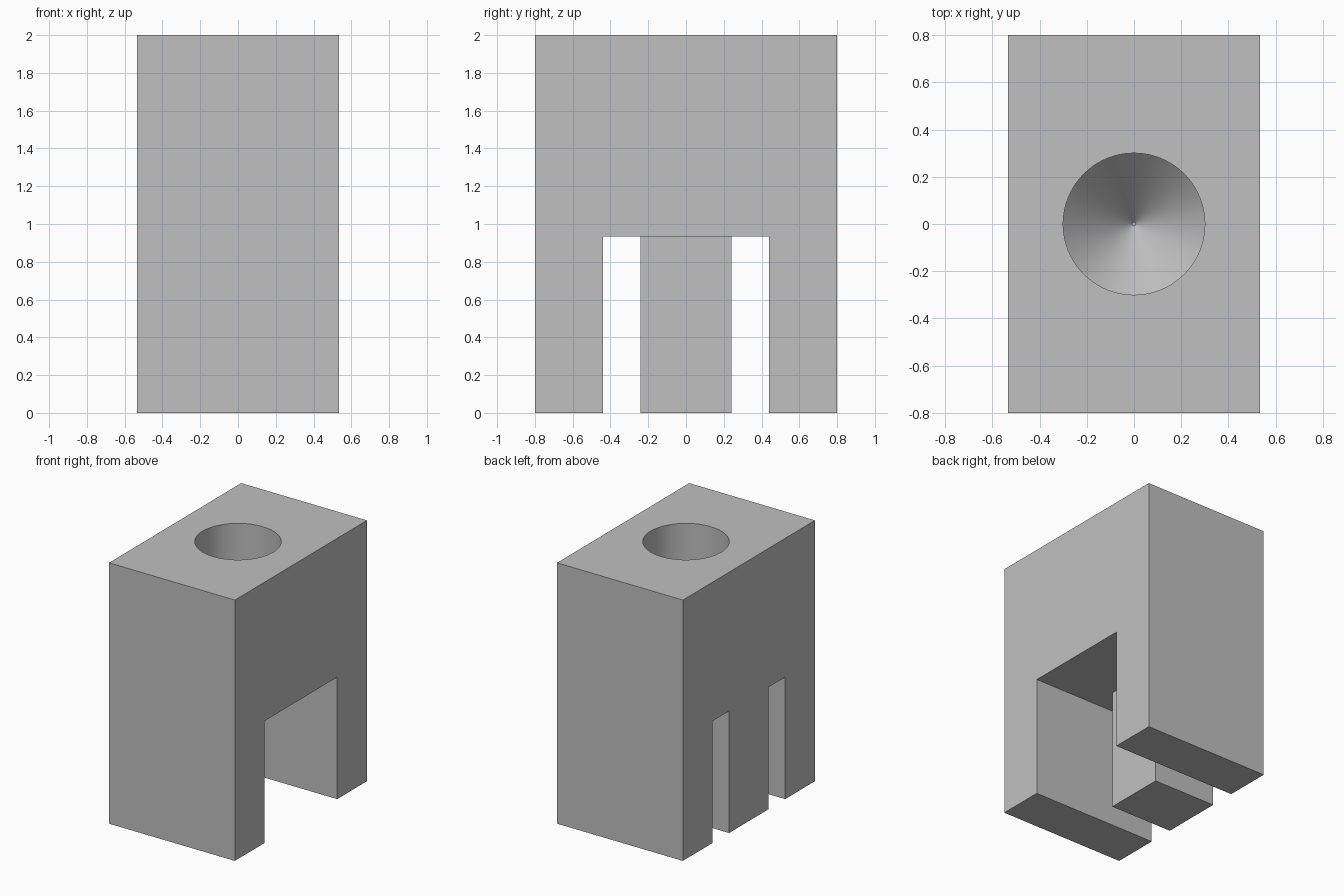
import bpy
import bmesh
import math

if "Cube" in bpy.data.objects:
    bpy.data.objects.remove(bpy.data.objects["Cube"], do_unlink=True)

WIDTH, DEPTH, HEIGHT = 1.067, 1.6, 2.0
SLOT_HALF, SLOT_TOP = 0.44, 0.935
TAB_HALF = 0.24
HOLE_RADIUS, HOLE_FLOOR, TIP_RADIUS, TIP_Z = 0.3, 1.35, 0.008, 1.05
SIDES = 96

grey = bpy.data.materials.new("plain grey")
grey.use_nodes = True
colour = (0.53, 0.53, 0.53, 1.0)
grey.diffuse_color = colour
grey.node_tree.nodes["Principled BSDF"].inputs["Base Color"].default_value = colour


def finish(name, bm):
    bmesh.ops.recalc_face_normals(bm, faces=bm.faces[:])
    mesh = bpy.data.meshes.new(name)
    bm.to_mesh(mesh)
    bm.free()
    mesh.materials.append(grey)
    obj = bpy.data.objects.new(name, mesh)
    bpy.context.collection.objects.link(obj)
    return obj


def extrude_profile(name, points, x_min, x_max):
    """Extrude a closed (y, z) outline along x."""
    bm = bmesh.new()
    face = bm.faces.new([bm.verts.new((x_min, y, z)) for y, z in points])
    grown = bmesh.ops.extrude_face_region(bm, geom=[face])["geom"]
    moved = [v for v in grown if isinstance(v, bmesh.types.BMVert)]
    bmesh.ops.translate(bm, verts=moved, vec=(x_max - x_min, 0, 0))
    return finish(name, bm)


def lathe(name, profile):
    """Turn an (r, z) outline about z and cap both ends."""
    bm = bmesh.new()
    rings = []
    for r, z in profile:
        rings.append([bm.verts.new((r * math.cos(a), r * math.sin(a), z))
                      for a in (math.tau * i / SIDES for i in range(SIDES))])
    for low, high in zip(rings, rings[1:]):
        for i in range(SIDES):
            j = (i + 1) % SIDES
            bm.faces.new((low[i], low[j], high[j], high[i]))
    bm.faces.new(rings[0])
    bm.faces.new(rings[-1])
    return finish(name, bm)


# Body with two legs, and a tab filling half of the slot; the tab is part of
# one solid, so the walls are united before the hole is drilled.
half = DEPTH / 2
right_side = [(-half, 0), (-SLOT_HALF, 0), (-SLOT_HALF, SLOT_TOP)]
outline = [(-half, HEIGHT)] + right_side
outline += [(-y, z) for y, z in reversed(outline)]
body = extrude_profile("body", outline, -WIDTH / 2, WIDTH / 2)

# Tab hanging between the legs, flush with the -x side
tab_outline = [(-TAB_HALF, 0), (TAB_HALF, 0),
               (TAB_HALF, SLOT_TOP), (-TAB_HALF, SLOT_TOP)]
tab = extrude_profile("centre_tab", tab_outline, -WIDTH / 2, 0)

# Blind round hole with a conical floor
drill = lathe("hole_cutter", [(TIP_RADIUS, TIP_Z), (HOLE_RADIUS, HOLE_FLOOR),
                              (HOLE_RADIUS, HEIGHT + 0.1)])
drill.hide_render = True

cut = body.modifiers.new("hole", 'BOOLEAN')
cut.operation = 'DIFFERENCE'
cut.solver = 'EXACT'
cut.object = drill
bpy.ops.object.select_all(action='DESELECT')
body.select_set(True)
bpy.context.view_layer.objects.active = body
bpy.ops.object.modifier_apply(modifier=cut.name)
bpy.data.objects.remove(drill, do_unlink=True)
bpy.ops.object.shade_smooth_by_angle(angle=math.radians(30))
